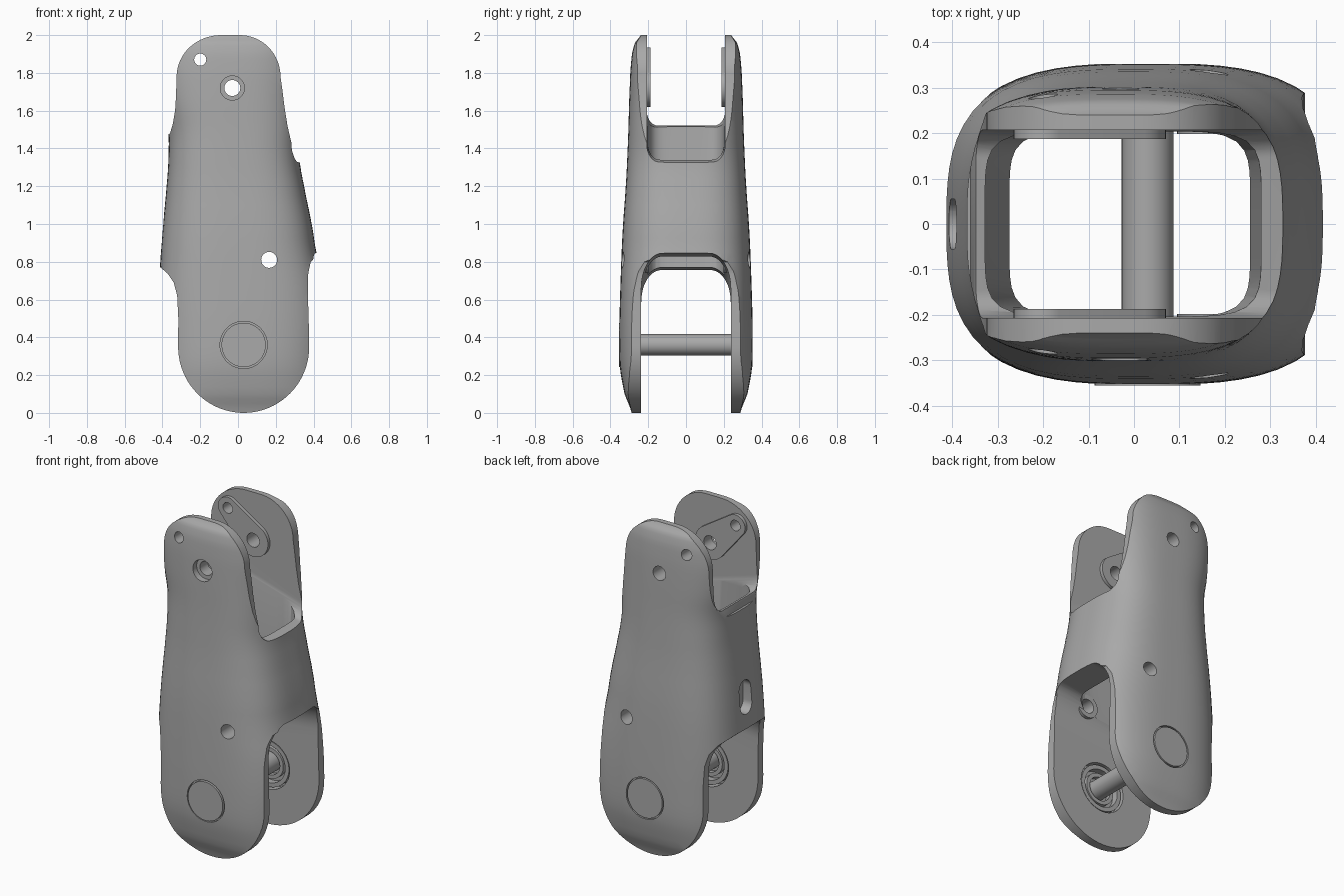
import bpy, bmesh, math
from math import sin, cos, pi

cube = bpy.data.objects.get("Cube")
if cube:
    bpy.data.objects.remove(cube, do_unlink=True)

grey = bpy.data.materials.new("satin grey")
grey.use_nodes = True
COLOUR = (0.4, 0.4, 0.4, 1)
grey.diffuse_color = COLOUR
grey.node_tree.nodes["Principled BSDF"].inputs["Base Color"].default_value = COLOUR


def loft(name, rings):
    """Closed solid skinned over a stack of rings with equal point counts."""
    bm = bmesh.new()
    loops = [[bm.verts.new(p) for p in ring] for ring in rings]
    n = len(loops[0])
    for a, b in zip(loops, loops[1:]):
        for i in range(n):
            j = (i + 1) % n
            bm.faces.new((a[i], a[j], b[j], b[i]))
    bm.faces.new(loops[0][::-1])
    bm.faces.new(loops[-1])
    bmesh.ops.recalc_face_normals(bm, faces=bm.faces)
    mesh = bpy.data.meshes.new(name)
    bm.to_mesh(mesh)
    bm.free()
    mesh.materials.append(grey)
    ob = bpy.data.objects.new(name, mesh)
    bpy.context.collection.objects.link(ob)
    return ob


def activate(ob):
    bpy.ops.object.select_all(action='DESELECT')
    ob.select_set(True)
    bpy.context.view_layer.objects.active = ob


def boolean(ob, tool, operation='DIFFERENCE'):
    activate(ob)
    mod = ob.modifiers.new("cut", 'BOOLEAN')
    mod.object, mod.operation, mod.solver = tool, operation, 'EXACT'
    bpy.ops.object.modifier_apply(modifier=mod.name)
    bpy.data.objects.remove(tool, do_unlink=True)


def smooth(ob):
    activate(ob)
    bpy.ops.object.shade_smooth_by_angle(angle=math.radians(32))


def arc(cx, cz, rx, rz, start, end, steps=16):
    return [(cx + rx * cos(math.radians(start + (end - start) * i / steps)),
             cz + rz * sin(math.radians(start + (end - start) * i / steps)))
            for i in range(steps + 1)]


def prism(name, outline, y0, y1):
    return loft(name, [[(x, y, z) for x, z in outline] for y in (y0, y1)])


def pin(name, x, z, r, y0, y1):
    return prism(name, arc(x, z, r, r, 0, 360 - 7.5, 47), y0, y1)


def oval(xl, xr, y, z, power, n=72):
    """Horizontal superellipse section."""
    ring = []
    for i in range(n):
        c, s = cos(2 * pi * i / n), sin(2 * pi * i / n)
        k = (abs(c) ** power + abs(s) ** power) ** (-1 / power)
        ring.append(((xl + xr) / 2 + (xr - xl) / 2 * c * k, y * s * k, z))
    return ring


def spline(keys, steps=4):
    out = []
    for i in range(len(keys) - 1):
        p0, p1 = keys[max(i - 1, 0)], keys[i]
        p2, p3 = keys[i + 1], keys[min(i + 2, len(keys) - 1)]
        for s in range(steps):
            t = s / steps
            row = [p1[k] + (p2[k] - p1[k]) * t if k == 0 else
                   0.5 * (2 * p1[k] + (p2[k] - p0[k]) * t
                          + (2 * p0[k] - 5 * p1[k] + 4 * p2[k] - p3[k]) * t * t
                          + (3 * p1[k] - p0[k] - 3 * p2[k] + p3[k]) * t ** 3)
                   for k in range(4)]
            out.append(row)
    return out + [keys[-1]]


# Outer shell: height, left, right, half depth
sections = [(0, -.42, .48, .288), (.1, -.42, .48, .325), (.25, -.42, .48, .351),
            (.45, -.42, .48, .353), (.65, -.42, .46, .348), (.85, -.408, .415, .341),
            (1.0, -.396, .39, .333), (1.2, -.378, .35, .319), (1.35, -.368, .325, .311),
            (1.5, -.37, .325, .305), (1.65, -.4, .33, .301), (1.8, -.42, .34, .295),
            (1.9, -.42, .34, .286), (1.96, -.42, .34, .27), (2.0, -.42, .34, .24)]
body = loft("link_body", [oval(xl, xr, y, z, 3) for z, xl, xr, y in spline(sections)])

# Trim the shell to its front outline
outline = (arc(.03, .35, .347, .35, 180, 360, 40)
           + [(.374, .5), (.37, .62), (.372, .74), (.385, .8), (.5, .9), (.5, 1.2),
              (.315, 1.34), (.285, 1.42), (.262, 1.52), (.246, 1.62), (.235, 1.71)]
           + arc(.01, 1.78, .215, .22, 0, 90)
           + arc(-.09, 1.78, .235, .22, 90, 180)
           + [(-.328, 1.68), (-.333, 1.6), (-.345, 1.53), (-.36, 1.48), (-.5, 1.4),
              (-.5, .79), (-.41, .77), (-.37, .735), (-.34, .69), (-.322, .62), (-.316, .5)])
boolean(body, prism("outline_trim", outline, -.6, .6), 'INTERSECT')


def fork_cutter(name, half, base, end, ry, rz, slope):
    """Round-cornered gap running through in x with a sloping floor."""
    sign = 1 if end < base else -1
    c = base - sign * rz
    side = arc(half - ry, c, ry, sign * rz, 0, 90, 12)
    profile = [(half, end)] + side + [(-y, z) for y, z in side[::-1]] + [(-half, end)]
    return loft(name, [[(x, y, z + slope * x) for y, z in profile] for x in (-.7, .7)])


boolean(body, fork_cutter("lower_gap", .237, .8, -.3, .11, .18, .11))
boolean(body, fork_cutter("upper_gap", .207, 1.42, 2.5, .06, .08, -.29))

# Hollow core
boolean(body, loft("core", [oval(-.262, .245, .204, .6, 6),
                            oval(-.328, .288, .204, 1.5, 6),
                            oval(-.328, .288, .204, 1.75, 6)]))

# Slot in the side wall
slot = arc(0, 1.0, .055, .055, 0, 180) + arc(0, .91, .055, .055, 180, 360)
boolean(body, loft("slot", [[(x, y, z) for y, z in slot] for x in (-.6, -.345)]))

# Drilled holes, countersink, bearing seats and cap recesses
PIVOT, TOP, LOW, AXLE = (-.03, 1.72), (-.2, 1.87), (.165, .81), (.03, .36)
HOLES = ((PIVOT, .042), (TOP, .032), (LOW, .042))
for (x, z), r in HOLES:
    boolean(body, pin("hole", x, z, r, -.6, .6))
boolean(body, pin("countersink", *PIVOT, .064, -.6, -.262))
for s in (-1, 1):
    boolean(body, pin("bearing_seat", *AXLE, .15, s * .15, s * .285))
    boolean(body, pin("cap_recess", *AXLE, .125, s * .335, s * .6))
smooth(body)

# Axle between the lower arms
smooth(pin("axle", *AXLE, .057, -.3, .3))

# Pad outline wrapped round the two upper holes
dx, dz = TOP[0] - PIVOT[0], TOP[1] - PIVOT[1]
R_BIG, R_SMALL = .1, .065
heading = math.degrees(math.atan2(dz, dx))
tangent = math.degrees(math.acos((R_BIG - R_SMALL) / math.hypot(dx, dz)))
pad_outline = (arc(*TOP, R_SMALL, R_SMALL, heading - tangent, heading + tangent)
               + arc(*PIVOT, R_BIG, R_BIG, heading + tangent, heading + 360 - tangent, 28))

for s, side in ((-1, "front"), (1, "back")):
    cap = pin(side + "_axle_cap", *AXLE, .117, s * .32, s * (.356 if s < 0 else .352))
    smooth(cap)

    pad = prism(side + "_upper_pad", pad_outline, s * .187, s * .212)
    for (x, z), r in HOLES[:2]:
        boolean(pad, pin("hole", x, z, r, -.6, .6))
    smooth(pad)

    boss = pin(side + "_lower_boss", *LOW, .07, s * .198, s * .245)
    boolean(boss, pin("hole", *LOW, .042, -.6, .6))
    smooth(boss)

    # Two stepped bearing rings around the axle
    for label, outer, inner, face in (("outer", .14, .115, .245), ("inner", .095, .072, .255)):
        ring = pin(f"{side}_{label}_bearing_ring", *AXLE, outer, s * face, s * .29)
        boolean(ring, pin("bore", *AXLE, inner, -.6, .6))
        smooth(ring)
